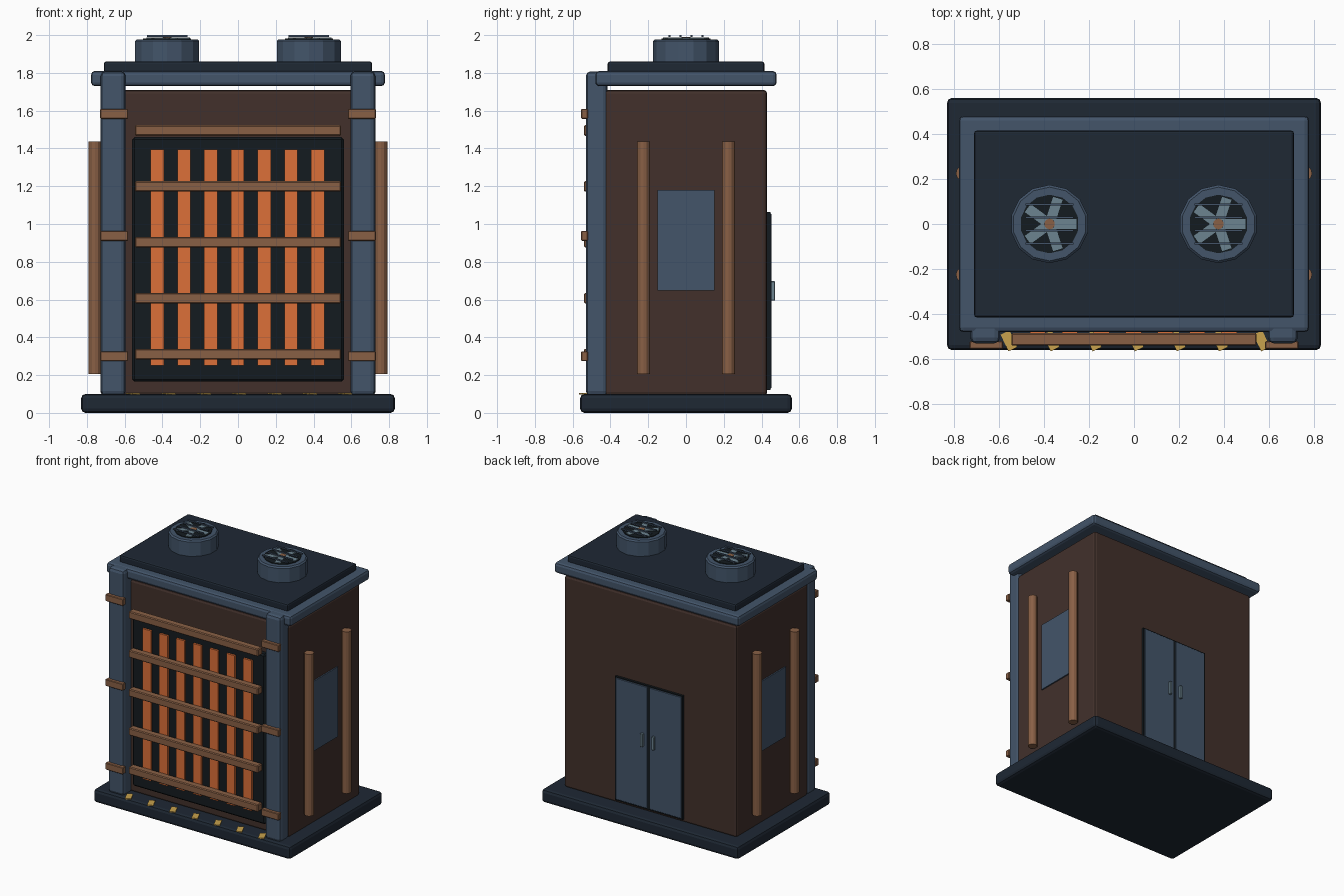
import bpy
from math import radians, pi, cos, sin

if "Cube" in bpy.data.objects:
    bpy.data.objects.remove(bpy.data.objects["Cube"])

COL = {
    "slate": (0.056, 0.09, 0.144), "navy": (0.013, 0.021, 0.034),
    "black": (0.007, 0.011, 0.014), "brown": (0.054, 0.03, 0.024),
    "copper": (0.25, 0.117, 0.06), "orange": (0.72, 0.16, 0.04),
    "yellow": (0.58, 0.36, 0.075), "steel": (0.15, 0.23, 0.28),
}
MATS = {}
for key, c in COL.items():
    MATS[key] = bpy.data.materials.new(key)
    MATS[key].diffuse_color = (*c, 1)


def finish(name, mat, bevel=0, segments=1):
    o = bpy.context.object
    o.name = name
    o.data.materials.append(MATS[mat])
    if bevel:
        m = o.modifiers.new("bevel", 'BEVEL')
        m.width, m.segments = bevel, segments
        m.limit_method = 'ANGLE'
        m.angle_limit = radians(40)
    return o


def box(name, mat, x, y, z, bevel=0, segments=1, rot=0):
    """Box from (min, max) ranges, optionally turned about its own z axis."""
    r = (x, y, z)
    bpy.ops.mesh.primitive_cube_add(size=1, location=[(a + b) / 2 for a, b in r],
                                    rotation=(0, 0, rot))
    bpy.context.object.scale = [b - a for a, b in r]
    bpy.ops.object.transform_apply(location=False, rotation=False, scale=True)
    return finish(name, mat, bevel, segments)


def cyl(name, mat, x, y, z0, z1, r, n, bevel=0):
    bpy.ops.mesh.primitive_cylinder_add(vertices=n, radius=r, depth=z1 - z0,
                                        location=(x, y, (z0 + z1) / 2))
    return finish(name, mat, bevel)


def span(a, b):
    return (min(a, b), max(a, b))


# Main shell: plinth, cabinet, roof rim and roof cap
box("base_plinth", "navy", (-.83, .83), (-.56, .56), (0, .1), .022, 2)
box("cabinet_body", "brown", (-.727, .727), (-.43, .43), (.09, 1.71), .02, 2)
box("roof_rim", "slate", (-.778, .778), (-.48, .48), (1.73, 1.81), .02, 2)
box("roof_cap", "navy", (-.71, .71), (-.415, .415), (1.80, 1.86), .012, 2)

# Front radiator: dark panel, glowing slats, guard bars
box("radiator_panel", "black", (-.56, .56), (-.475, -.42), (.165, 1.46), .012)
for i in range(7):
    x = -.427 + i * .1415
    box("heat_slat", "orange", (x - .035, x + .035), (-.49, -.46), (.25, 1.395))
for i in range(5):
    z = .311 + i * .296
    box("guard_bar", "copper", (-.545, .545), (-.54, -.485), (z - .028, z + .028), .006)

# Hazard marks along the front lip
for i in range(7):
    x = -.555 + i * .187
    box("hazard_mark", "yellow", (x - .022, x + .022), (-.56, -.478), (.098, .105),
        rot=radians(25))

# Mirrored parts on both sides
for s in (-1, 1):
    box("front_pillar", "slate", span(s * .595, s * .727), (-.53, -.415), (.09, 1.808),
        .025, 2)
    for z in (.3, .937, 1.583):
        box("pillar_clamp", "copper", span(s * .582, s * .73), (-.555, -.52),
            (z - .026, z + .026), .004)
    for y in (-.225, .225):
        cyl("side_pipe", "copper", s * .757, y, .205, 1.437, .034, 12)
    box("side_panel", "slate", span(s * .71, s * .737), (-.152, .152), (.648, 1.18))
    # Rear doors and handles
    box("rear_door", "slate", span(s * .01, s * .277), (.43, .453), (.13, 1.055), .003)
    box("door_handle", "steel", span(s * .038, s * .058), (.445, .472), (.595, .697), .003)

    # Roof fans
    fx = s * .375
    cyl("fan_housing", "slate", fx, 0, 1.85, 1.978, .174, 14, .01)
    cyl("fan_well", "black", fx, 0, 1.96, 1.983, .13, 14)
    for k in range(5):
        a = k * 2 * pi / 5
        cx, cy = fx + .07 * cos(a), .07 * sin(a)
        box("fan_blade", "steel", (cx - .05, cx + .05), (cy - .022, cy + .022),
            (1.978, 1.988), rot=a)
    cyl("fan_hub", "copper", fx, 0, 1.975, 1.991, .024, 10)
    for y in (-.087, -.029, .029, .087):
        box("fan_grille_bar", "slate", (fx - .107, fx + .107), (y - .005, y + .005),
            (1.991, 2.0))

# Dark frame behind the rear doors
box("door_frame", "black", (-.285, .285), (.42, .447), (.12, 1.063))

for m in bpy.data.materials:
    if m.users and not m.is_grease_pencil:
        m.use_nodes = True
        m.node_tree.nodes["Principled BSDF"].inputs["Base Color"].default_value = m.diffuse_color
